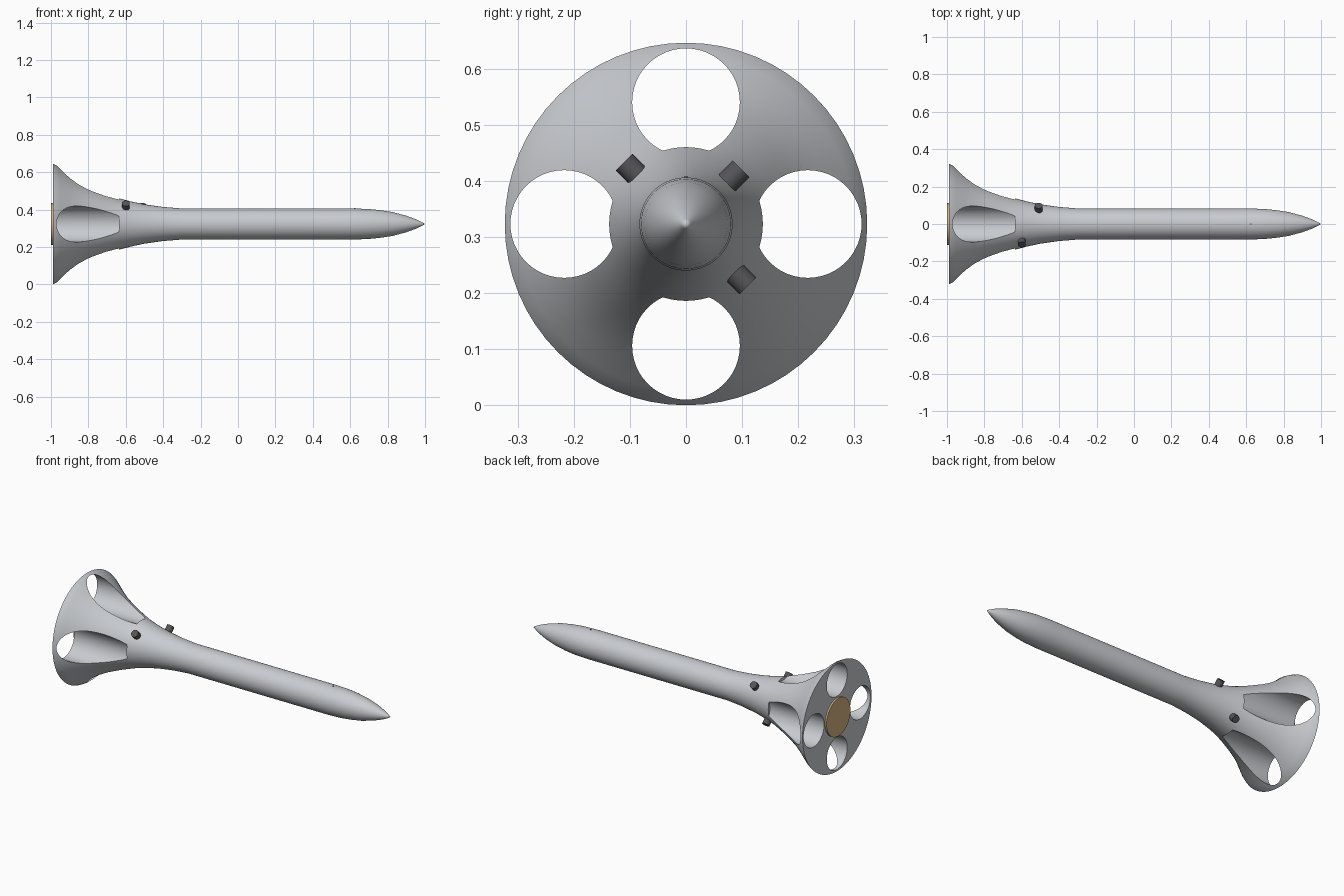
import bpy, math
from mathutils import Vector

if "Cube" in bpy.data.objects:
    bpy.data.objects.remove(bpy.data.objects["Cube"])

AXIS_Z = 0.323


def material(name, rgb):
    m = bpy.data.materials.new(name)
    m.diffuse_color = (*rgb, 1)
    m.use_nodes = True
    m.node_tree.nodes["Principled BSDF"].inputs["Base Color"].default_value = m.diffuse_color
    return m


HULL = material("light grey", (0.58, 0.60, 0.63))
DARK = material("dark grey", (0.09, 0.09, 0.10))
BROWN = material("bronze brown", (0.66, 0.44, 0.22))


def finish(obj, name, mat, angle=40):
    obj.name = name
    if mat:
        obj.data.materials.append(mat)
    bpy.ops.object.select_all(action='DESELECT')
    obj.select_set(True)
    bpy.context.view_layer.objects.active = obj
    bpy.ops.object.shade_smooth_by_angle(angle=math.radians(angle))
    return obj


def revolve(name, profile, mat, sides=64):
    """Turn (x, radius) points around the long axis; flat cap or point at the ends."""
    verts, faces, rings = [], [], []
    for x, r in profile:
        n = 1 if r == 0 else sides
        rings.append(range(len(verts), len(verts) + n))
        for i in range(n):
            a = 2 * math.pi * i / sides
            verts.append((x, r * math.cos(a), AXIS_Z + r * math.sin(a)))
    for p, q in zip(rings, rings[1:]):
        for i in range(sides):
            j = (i + 1) % sides
            if len(q) == 1:
                faces.append((p[j], p[i], q[0]))
            else:
                faces.append((p[j], p[i], q[i], q[j]))
    for ring, flip in ((rings[0], False), (rings[-1], True)):
        if len(ring) > 1:
            faces.append(tuple(ring) if not flip else tuple(reversed(ring)))
    # consistent outward normals
    import bmesh
    mesh = bpy.data.meshes.new(name)
    mesh.from_pydata(verts, [], faces)
    bm = bmesh.new()
    bm.from_mesh(mesh)
    bmesh.ops.recalc_face_normals(bm, faces=bm.faces)
    bm.to_mesh(mesh)
    bm.free()
    obj = bpy.data.objects.new(name, mesh)
    bpy.context.collection.objects.link(obj)
    return finish(obj, name, mat)


def rod(name, start, end, radius, mat, sides=32):
    """Cylinder between two points."""
    a, b = Vector(start), Vector(end)
    bpy.ops.mesh.primitive_cylinder_add(vertices=sides, radius=radius,
                                        depth=(b - a).length, location=(a + b) / 2)
    obj = bpy.context.object
    obj.rotation_euler = (b - a).to_track_quat('Z', 'Y').to_euler()
    return finish(obj, name, mat)


# Hull: flared tail, straight tube and pointed nose
hull = revolve("hull", [
    (-0.99, 0.323), (-0.97, 0.313), (-0.95, 0.299), (-0.90, 0.263),
    (-0.85, 0.231), (-0.79, 0.200), (-0.70, 0.161), (-0.635, 0.137),
    (-0.57, 0.120), (-0.50, 0.105), (-0.40, 0.091), (-0.30, 0.083),
    (0.62, 0.083), (0.70, 0.080), (0.76, 0.074), (0.83, 0.063),
    (0.90, 0.044), (0.95, 0.026), (0.985, 0.009), (1.0, 0)], HULL)

# Four round channels bored through the flare
for i in range(4):
    a = i * math.pi / 2
    y, z = 0.217 * math.cos(a), AXIS_Z + 0.217 * math.sin(a)
    cutter = rod(f"channel_cutter_{i}", (-1.1, y, z), (-0.635, y, z), 0.096, HULL, 48)
    cutter.hide_render = True
    mod = hull.modifiers.new("channel", 'BOOLEAN')
    mod.operation = 'DIFFERENCE'
    mod.solver = 'EXACT'
    mod.object = cutter
    bpy.context.view_layer.objects.active = hull
    bpy.ops.object.modifier_apply(modifier=mod.name)
    bpy.data.objects.remove(cutter)
finish(hull, "hull", None, 35)

# Tail plate
revolve("tail_plate", [(-1.0, 0.112), (-0.985, 0.112)], BROWN)

# Radial pegs: position along hull, angle, outer radius
for i, (x, deg, r) in enumerate([(-0.6, 135, 0.156), (-0.51, 45, 0.139), (-0.6, -45, 0.156)]):
    c, s = math.cos(math.radians(deg)), math.sin(math.radians(deg))
    rod(f"peg_{i}", (x, 0.08 * c, AXIS_Z + 0.08 * s),
        (x, r * c, AXIS_Z + r * s), 0.021, DARK, 24)

# Tiny pin on top at the base of the nose
rod("nose_pin", (0.625, 0, AXIS_Z + 0.07), (0.625, 0, AXIS_Z + 0.085), 0.004, DARK, 12)
